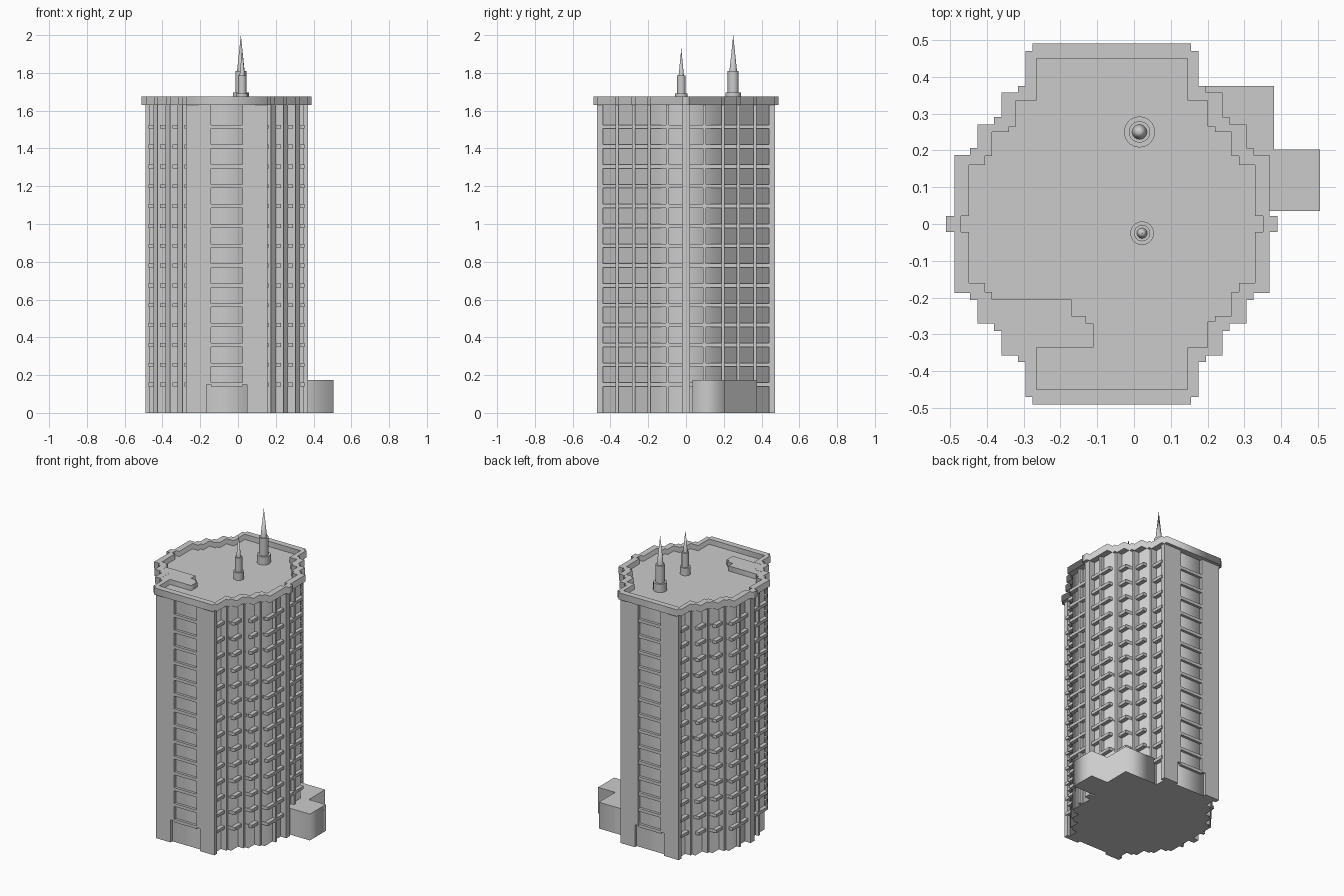
import bpy, bmesh, math

if "Cube" in bpy.data.objects:
    bpy.data.objects.remove(bpy.data.objects["Cube"])

CX = -0.06          # tower axis
ROOF = 1.63


def full(quad):
    """Mirror a quadrant outline (x axis to y axis) into a closed loop."""
    q1 = list(quad)
    q2 = [(-x, y) for x, y in reversed(q1)]
    q3 = [(-x, -y) for x, y in q1]
    q4 = [(x, -y) for x, y in reversed(q1)]
    return [(x + CX, y) for x, y in q1 + q2 + q3 + q4]


def prism(name, loops, z0, z1):
    """Extruded flat outline; a second loop cuts a hole."""
    cu = bpy.data.curves.new(name, 'CURVE')
    cu.dimensions = '2D'
    cu.fill_mode = 'BOTH'
    cu.extrude = (z1 - z0) / 2
    for loop in loops:
        s = cu.splines.new('POLY')
        s.points.add(len(loop) - 1)
        for p, (x, y) in zip(s.points, loop):
            p.co = (x, y, 0, 1)
        s.use_cyclic_u = True
    ob = bpy.data.objects.new(name, cu)
    ob.location.z = (z0 + z1) / 2
    bpy.context.collection.objects.link(ob)
    bpy.ops.object.select_all(action='DESELECT')
    ob.select_set(True)
    bpy.context.view_layer.objects.active = ob
    bpy.ops.object.convert(target='MESH')
    return bpy.context.object


def boxes(name, items):
    """One object made of axis-aligned boxes (x0,x1,y0,y1,z0,z1)."""
    bm = bmesh.new()
    for x0, x1, y0, y1, z0, z1 in items:
        vs = bmesh.ops.create_cube(bm, size=1)['verts']
        for v in vs:
            v.co = ((x0 + x1) / 2 + v.co.x * (x1 - x0),
                    (y0 + y1) / 2 + v.co.y * (y1 - y0),
                    (z0 + z1) / 2 + v.co.z * (z1 - z0))
    me = bpy.data.meshes.new(name)
    bm.to_mesh(me)
    bm.free()
    ob = bpy.data.objects.new(name, me)
    bpy.context.collection.objects.link(ob)
    return ob


def four(x0, x1, y0, y1, z0, z1):
    """Mirror a box about both tower axes."""
    out = []
    for s in (1, -1):
        for t in (1, -1):
            xs = sorted((CX + s * x0, CX + s * x1))
            ys = sorted((t * y0, t * y1))
            out.append((*xs, *ys, z0, z1))
    return out


# stepped core
prism("tower_core", [full([(.388, .187), (.325, .187), (.325, .27), (.26, .27),
                           (.26, .357), (.195, .357), (.195, .45)])], 0, ROOF + .005)

# vertical piers between the bays, and the solid end walls
piers = []
for x, y0, y1 in ((.235, .355, .373), (.30, .268, .287), (.365, .185, .205), (.41, .09, .107)):
    piers += four(x - .08, x, y0, y1, 0, ROOF)
for s in (1, -1):
    xs = sorted((CX + s * .35, CX + s * .43))
    piers.append((*xs, -.021, .021, 0, ROOF))
boxes("piers", piers)
boxes("end_walls", four(.083, .215, .44, .47, .15, ROOF) + four(.108, .215, .44, .47, 0, .15))

# floor ledges in every bay
ledges = []
for i in range(14):
    z = .15 + i * .105
    z0, z1 = z - .01, z + .01
    for x, y0, y1 in ((.222, .357, .45), (.287, .27, .357), (.352, .187, .27), (.413, .02, .187)):
        ledges += four(x - .06, x, y0, y1, z0, z1)
    for t in (1, -1):
        ys = sorted((t * .44, t * .467))
        ledges.append((CX - .083, CX + .083, *ys, z0, z1))
boxes("floor_ledges", ledges)

# roof slab and parapet
outer = full([(.45, .022), (.428, .022), (.428, .187), (.385, .187), (.385, .207),
              (.365, .207), (.365, .27), (.32, .27), (.32, .29), (.30, .29), (.30, .357),
              (.255, .357), (.255, .375), (.235, .375), (.235, .47), (.215, .47), (.215, .49)])
inner = full([(.41, .022), (.388, .022), (.388, .16), (.345, .16), (.345, .185),
              (.325, .185), (.325, .25), (.28, .25), (.28, .265), (.26, .265),
              (.26, .335), (.205, .335), (.205, .45)])
prism("roof_slab", [outer], ROOF, ROOF + .01)
prism("parapet", [outer, inner], ROOF + .01, 1.675)
prism("roof_platform", [[(-.41, -.205), (-.17, -.205), (-.17, -.25), (-.13, -.25), (-.13, -.27),
                         (-.11, -.27), (-.11, -.335), (-.34, -.335), (-.34, -.26),
                         (-.41, -.26)]], ROOF + .005, 1.674)

# low annex at the back right
prism("annex", [[(.15, .035), (.505, .035), (.505, .203), (.38, .203), (.38, .375),
                 (.15, .375)]], 0, .175)


# roof masts: turned profile
def mast(name, x, y, prof):
    bm = bmesh.new()
    vs = [bm.verts.new((r, 0, z)) for r, z in prof]
    es = [bm.edges.new(p) for p in zip(vs, vs[1:])]
    bmesh.ops.spin(bm, geom=vs + es, cent=(0, 0, 0), axis=(0, 0, 1),
                   angle=2 * math.pi, steps=32)
    bmesh.ops.remove_doubles(bm, verts=bm.verts, dist=1e-5)
    bmesh.ops.recalc_face_normals(bm, faces=bm.faces)
    me = bpy.data.meshes.new(name)
    bm.to_mesh(me)
    bm.free()
    ob = bpy.data.objects.new(name, me)
    ob.location = (x, y, 0)
    bpy.context.collection.objects.link(ob)
    bpy.ops.object.select_all(action='DESELECT')
    ob.select_set(True)
    bpy.context.view_layer.objects.active = ob
    bpy.ops.object.shade_smooth_by_angle()


mast("tall_mast", .015, .25, [(0, 1.635), (.042, 1.635), (.042, 1.695), (.029, 1.695),
                              (.029, 1.81), (.02, 1.81), (0, 2.0)])
mast("short_mast", .022, -.025, [(0, 1.635), (.032, 1.635), (.032, 1.69), (.022, 1.69),
                                 (.022, 1.785), (.014, 1.785), (0, 1.93)])
